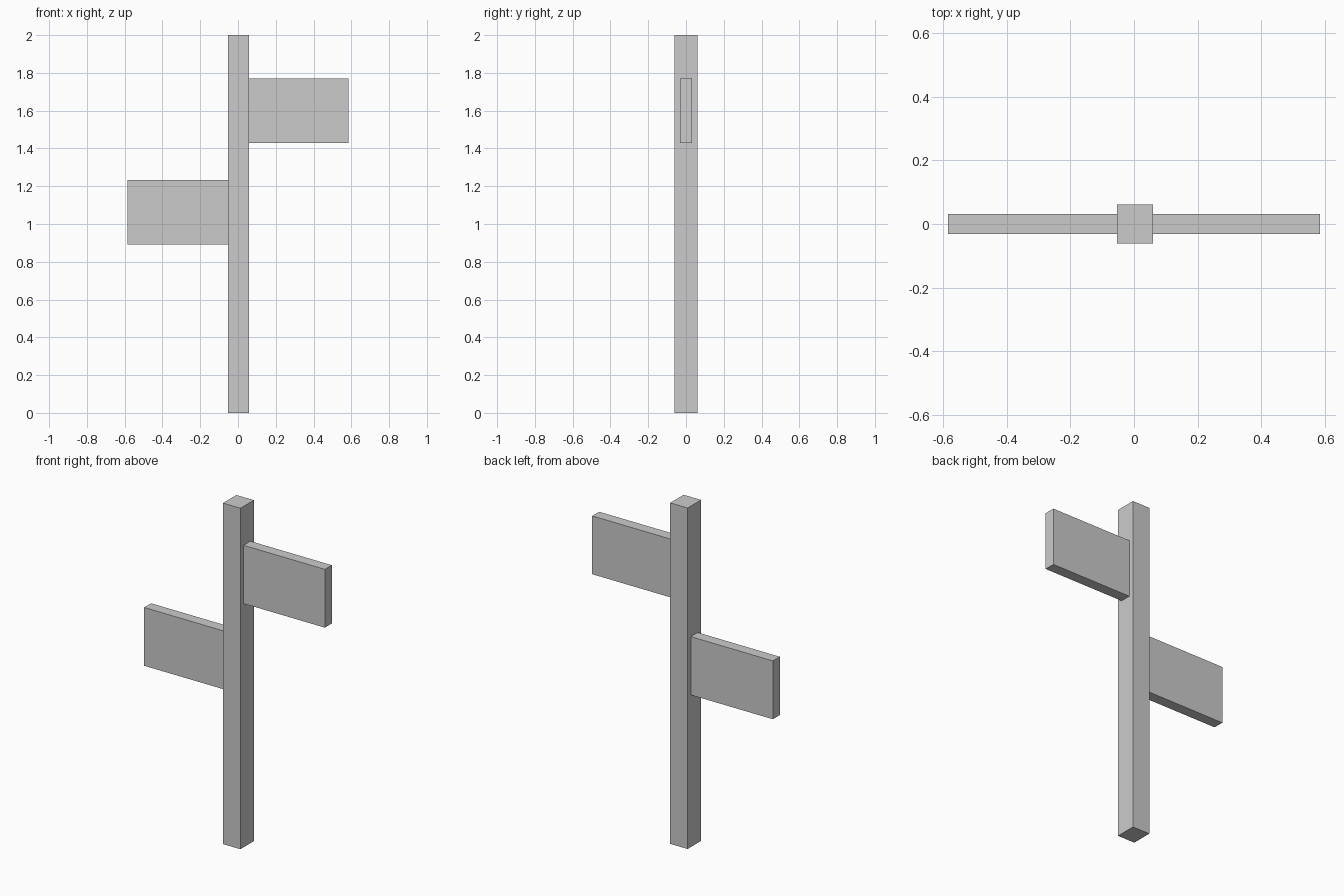
import bpy

if "Cube" in bpy.data.objects:
    bpy.data.objects.remove(bpy.data.objects["Cube"])


def box(name, lo, hi):
    """Axis-aligned box between two corners."""
    bpy.ops.mesh.primitive_cube_add(size=1)
    ob = bpy.context.object
    ob.name = name
    ob.location = [(a + b) / 2 for a, b in zip(lo, hi)]
    ob.scale = [b - a for a, b in zip(lo, hi)]
    bpy.ops.object.transform_apply(location=True, rotation=False, scale=True)
    return ob


POST_LEFT, POST_RIGHT = -0.054, 0.059
POST_Y, BOARD_Y = 0.062, 0.032
REACH, BOARD_HEIGHT = 0.586, 0.342

# Upright post
box("post", (POST_LEFT, -POST_Y, 0), (POST_RIGHT, POST_Y, 2))

# Sign boards butted against either side of the post
for name, x0, x1, z in (("upper_board", POST_RIGHT, REACH, 1.6),
                        ("lower_board", -REACH, POST_LEFT, 1.063)):
    box(name, (x0, -BOARD_Y, z - BOARD_HEIGHT / 2),
        (x1, BOARD_Y, z + BOARD_HEIGHT / 2))
